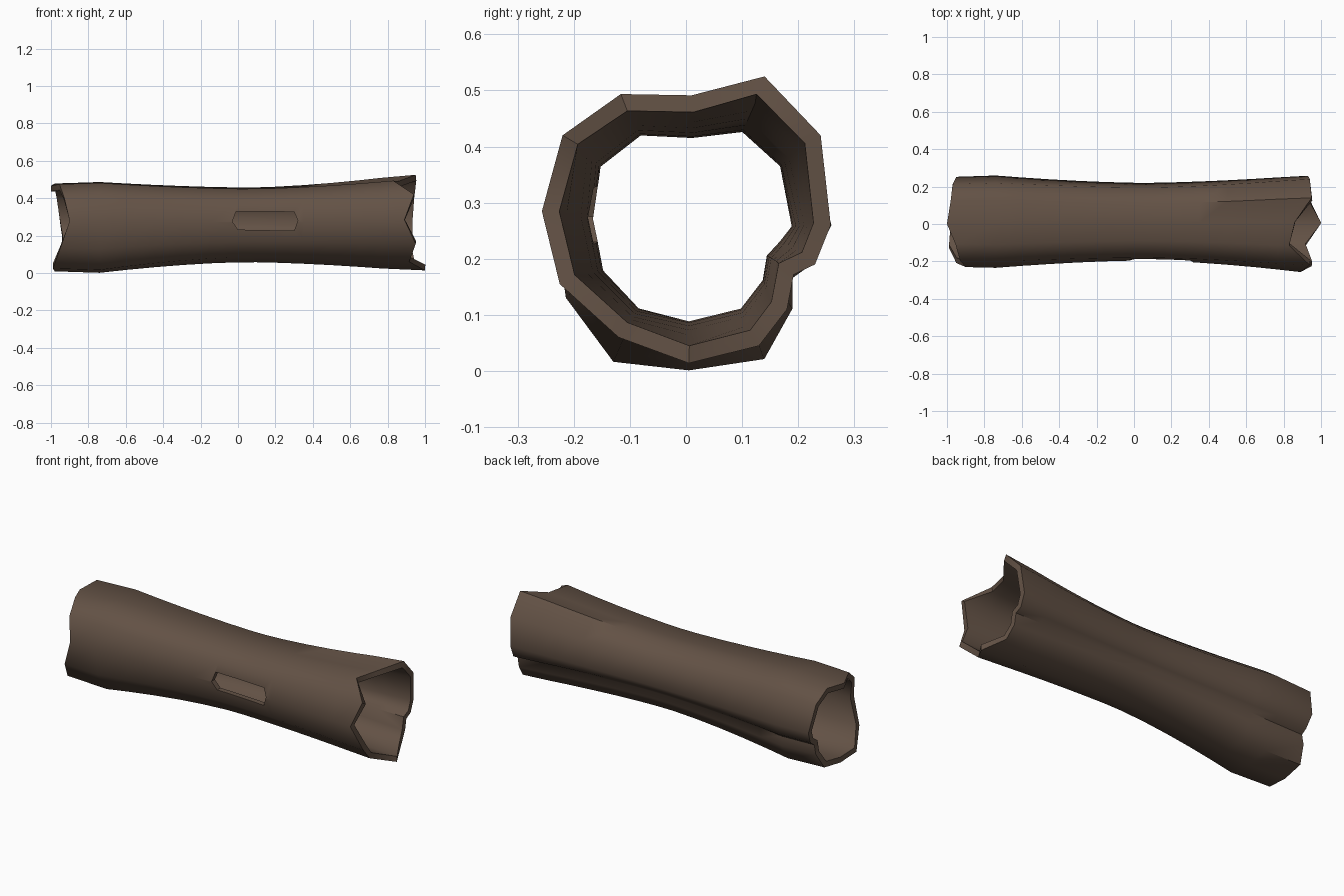
import bpy, bmesh
from mathutils import Vector

if "Cube" in bpy.data.objects:
    bpy.data.objects.remove(bpy.data.objects["Cube"])

# Cross-sections (y, z) of the bark: left bulge, narrow waist, right flare
LEFT = [(0, .475), (.13, .487), (.22, .42), (.26, .26), (.225, .19), (.19, .165), (.19, .11),
        (.14, .02), (.005, .0), (-.13, .015), (-.215, .13), (-.235, .28), (-.2, .41), (-.11, .482)]
WAIST = [(.01, .445), (.11, .457), (.195, .38), (.22, .25), (.19, .212), (.172, .192), (.165, .15),
         (.115, .085), (.005, .058), (-.1, .085), (-.175, .165), (-.195, .27), (-.18, .38), (-.09, .45)]
RIGHT = [(.01, .495), (.14, .525), (.24, .42), (.258, .26), (.23, .19), (.192, .172), (.18, .11),
         (.13, .045), (.005, .014), (-.12, .06), (-.225, .155), (-.258, .285), (-.22, .42), (-.12, .5)]

# Jagged break at each end: x of the rim at every profile point
LEFT_RIM = [-1, -.98, -.97, -.95, -.94, -.94, -.95, -.97, -.98, -.99, -.95, -.9, -.93, -.955]
RIGHT_RIM = [.86, .95, .94, .93, .93, .93, .93, .94, 1, .915, .95, .89, .94, .83]
STATIONS = [-.74, -.6, -.45, -.3, -.15, 0, .1, .2, .35, .5, .65, .77]
WALL = .03


def section_point(i, x):
    end, span = (RIGHT, .85) if x > .05 else (LEFT, .8)
    w = min(abs(x - .05) / span, 1) ** 1.6
    p = Vector(WAIST[i]).lerp(Vector(end[i]), w)
    if x < -.8:                                  # left end draws in slightly
        c = Vector((0, .25))
        p = c + (p - c) * (1 - .2 * (-.8 - x))
    return (x, p.x, p.y)


def make_object(name, bm):
    bmesh.ops.recalc_face_normals(bm, faces=bm.faces)
    mesh = bpy.data.meshes.new(name)
    bm.to_mesh(mesh)
    bm.free()
    obj = bpy.data.objects.new(name, mesh)
    bpy.context.collection.objects.link(obj)
    return obj


# Hollow log: tube lofted along x, thickened inwards
n = len(WAIST)
bm = bmesh.new()
rings = []
for xs in [LEFT_RIM] + [[x] * n for x in STATIONS] + [RIGHT_RIM]:
    rings.append([bm.verts.new(section_point(i, xs[i])) for i in range(n)])
for a, b in zip(rings, rings[1:]):
    for i in range(n):
        j = (i + 1) % n
        bm.faces.new((a[i], b[i], b[j], a[j]))
log = make_object("hollow_log", bm)
# Normals must point away from the axis
if sum(p.normal.y * p.center.y + p.normal.z * (p.center.z - .25) for p in log.data.polygons) < 0:
    log.data.flip_normals()

bark = bpy.data.materials.new("bark brown")
bark.diffuse_color = (.125, .084, .06, 1)
bark.use_nodes = True
bark.node_tree.nodes["Principled BSDF"].inputs["Base Color"].default_value = bark.diffuse_color
log.data.materials.append(bark)

wall = log.modifiers.new("wall", 'SOLIDIFY')
wall.thickness = WALL
wall.offset = -1
wall.use_even_offset = True

# Knot hole: long hexagon cut through the front wall
bm = bmesh.new()
hexagon = [(-.03, .275), (-.01, .33), (.3, .327), (.32, .28), (.3, .226), (0, .232)]
face = bm.faces.new([bm.verts.new((x, -.4, z)) for x, z in hexagon])
ext = bmesh.ops.extrude_face_region(bm, geom=[face])
bmesh.ops.translate(bm, vec=(0, .35, 0),
                    verts=[v for v in ext["geom"] if isinstance(v, bmesh.types.BMVert)])
cutter = make_object("knot_hole_cutter", bm)
cutter.data.materials.append(bark)
cutter.hide_render = True
hole = log.modifiers.new("knot_hole", 'BOOLEAN')
hole.operation = 'DIFFERENCE'
hole.solver = 'EXACT'
hole.object = cutter

# Apply the modifiers, drop the cutter and shade smooth
bpy.context.view_layer.objects.active = log
log.select_set(True)
cutter.select_set(False)
for m in list(log.modifiers):
    bpy.ops.object.modifier_apply(modifier=m.name)
bpy.data.objects.remove(cutter)
bpy.ops.object.shade_smooth_by_angle(angle=.9)
